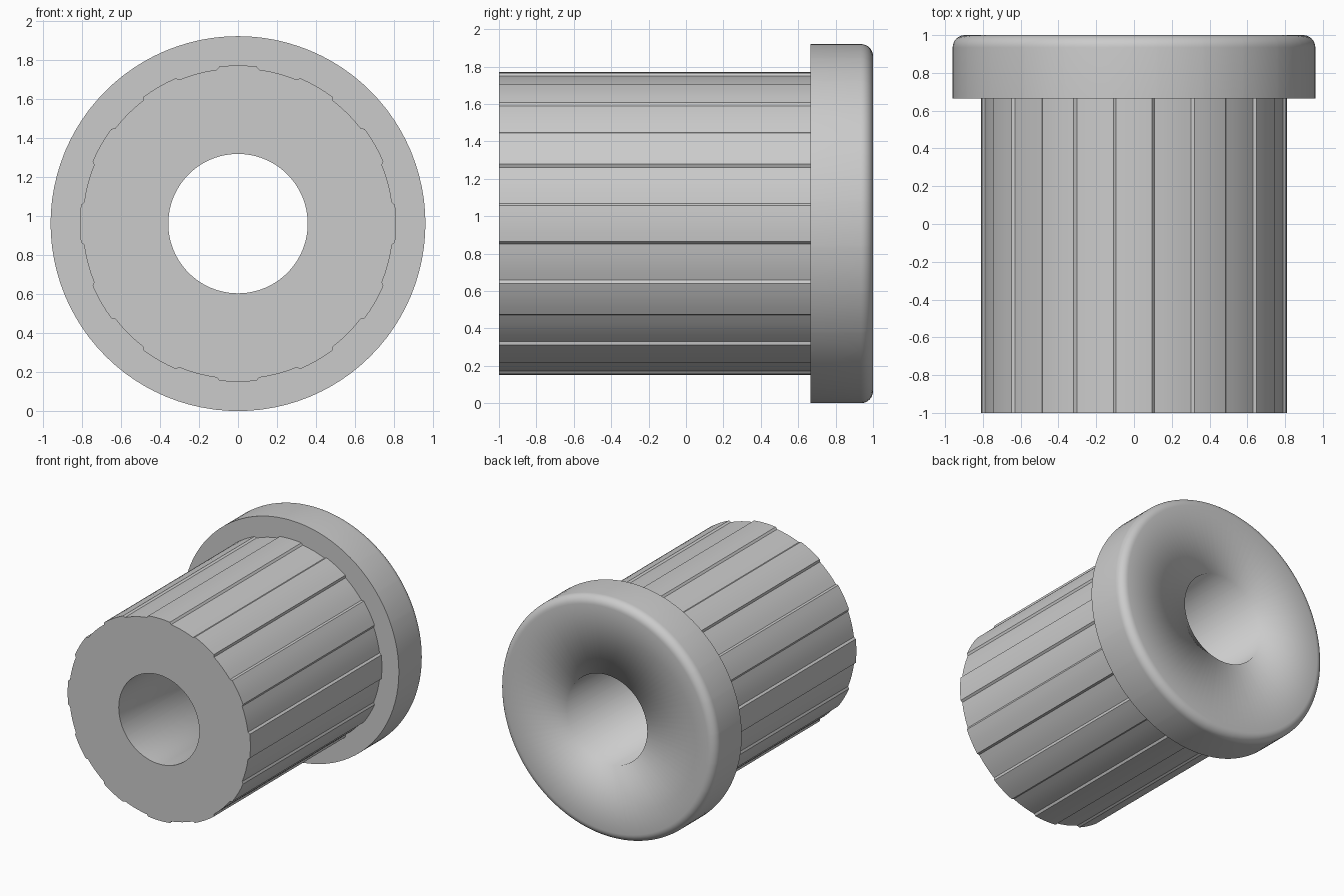
import bpy, bmesh, math

if "Cube" in bpy.data.objects:
    bpy.data.objects.remove(bpy.data.objects["Cube"])

CZ = 0.96          # height of the axis
RIBS = 12
R_RIB, R_GROOVE, R_BORE, R_FLANGE = 0.81, 0.796, 0.357, 0.96
Y0, Y1, Y2 = -1.0, 0.665, 1.0
FILLET = 0.065

grey = bpy.data.materials.new("plain grey")
grey.diffuse_color = (0.6, 0.6, 0.6, 1)
grey.use_nodes = True
grey.node_tree.nodes["Principled BSDF"].inputs["Base Color"].default_value = grey.diffuse_color

# angular stations: every rib has sloped flanks, so stations bunch up there
stations = []
for i in range(RIBS):
    c = 30 * i
    stations += [(c + a, R_RIB) for a in (-6.8, -3.4, 0, 3.4, 6.8)]
    stations += [(c + a, R_GROOVE) for a in (7.8, 11.4, 15, 18.6, 22.2)]


def loft(name, rings):
    """Skin rings (y, radius); radius None follows the ribbed outline."""
    bm = bmesh.new()
    loops = []
    for y, radius in rings:
        loop = []
        for deg, rib_r in stations:
            r = rib_r if radius is None else radius
            a = math.radians(deg)
            loop.append(bm.verts.new((r * math.sin(a), y, CZ + r * math.cos(a))))
        loops.append(loop)
    n = len(stations)
    for p, q in zip(loops, loops[1:]):
        for i in range(n):
            j = (i + 1) % n
            bm.faces.new((p[i], p[j], q[j], q[i]))
    bmesh.ops.recalc_face_normals(bm, faces=bm.faces)
    me = bpy.data.meshes.new(name)
    bm.to_mesh(me)
    bm.free()
    me.materials.append(grey)
    ob = bpy.data.objects.new(name, me)
    bpy.context.collection.objects.link(ob)
    bpy.context.view_layer.objects.active = ob
    ob.select_set(True)
    bpy.ops.object.shade_smooth_by_angle(angle=math.radians(25))
    ob.select_set(False)
    return ob


# rounded outer corner of the flange
corner = []
for k in range(9):
    t = math.pi / 2 * k / 8
    corner.append((Y2 - FILLET + FILLET * math.sin(t),
                   R_FLANGE - FILLET + FILLET * math.cos(t)))

# one closed skin: bore, front end, ribbed sleeve, flange, back face
loft("flanged_ribbed_bushing",
     [(Y2, R_BORE), (Y0, R_BORE), (Y0, None), (Y1, None), (Y1, R_FLANGE)]
     + corner + [(Y2, R_BORE)])

# weld the seam where the skin closes on itself
me = bpy.data.objects["flanged_ribbed_bushing"].data
bm = bmesh.new()
bm.from_mesh(me)
bmesh.ops.remove_doubles(bm, verts=bm.verts, dist=1e-5)
bmesh.ops.recalc_face_normals(bm, faces=bm.faces)
bm.to_mesh(me)
bm.free()
